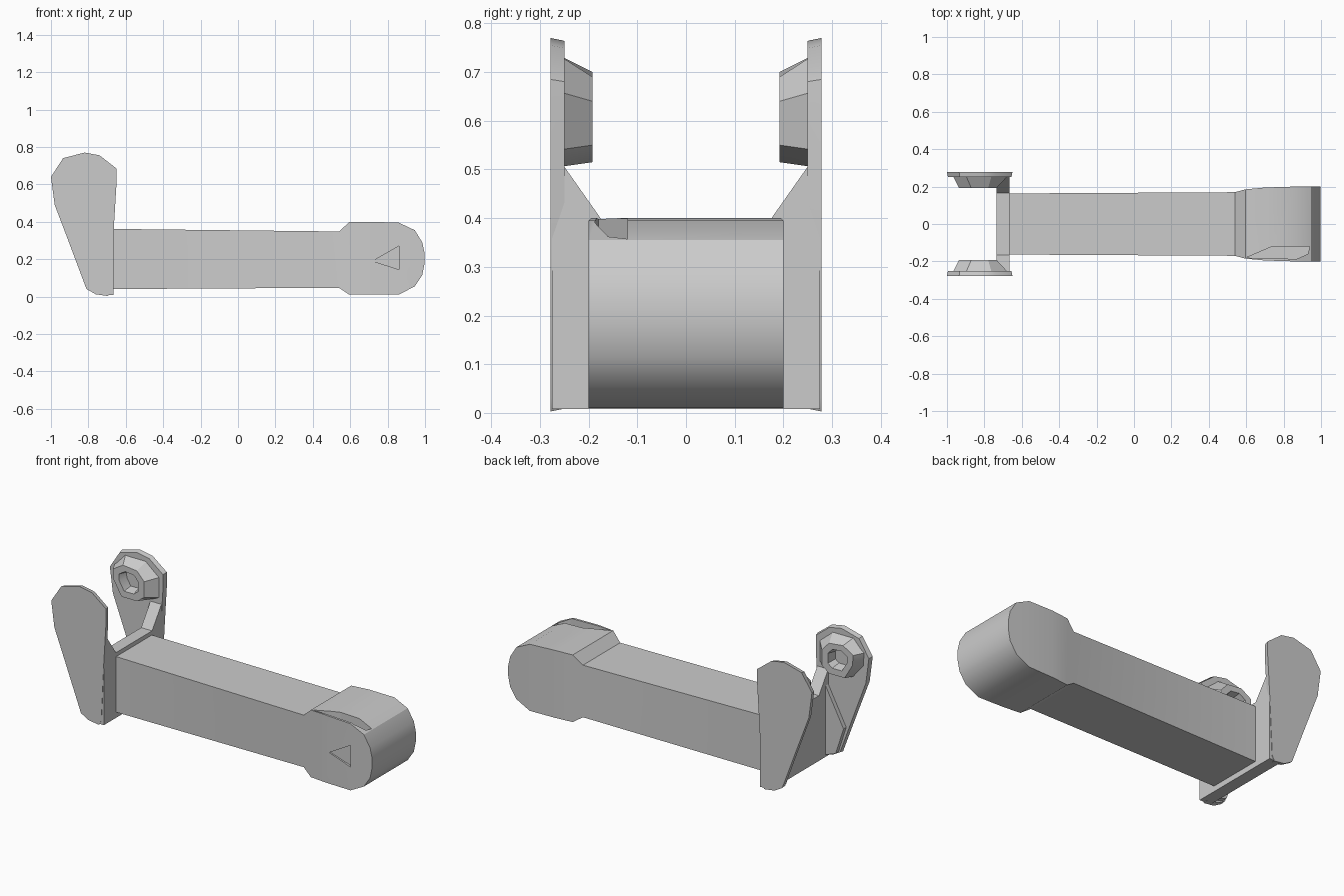
import bpy, bmesh, math

if "Cube" in bpy.data.objects:
    bpy.data.objects.remove(bpy.data.objects["Cube"])


def loft(name, rings):
    """Skin a list of equally sized point rings and cap both ends."""
    bm = bmesh.new()
    rows = [[bm.verts.new(p) for p in ring] for ring in rings]
    n = len(rows[0])
    for a, b in zip(rows, rows[1:]):
        for i in range(n):
            j = (i + 1) % n
            bm.faces.new((a[i], a[j], b[j], b[i]))
    bm.faces.new(rows[0][::-1])
    bm.faces.new(rows[-1])
    bmesh.ops.recalc_face_normals(bm, faces=bm.faces)
    mesh = bpy.data.meshes.new(name)
    bm.to_mesh(mesh)
    bm.free()
    ob = bpy.data.objects.new(name, mesh)
    bpy.context.collection.objects.link(ob)
    return ob


def smooth(ob, angle=32):
    bpy.ops.object.select_all(action='DESELECT')
    ob.select_set(True)
    bpy.context.view_layer.objects.active = ob
    bpy.ops.object.shade_smooth_by_angle(angle=math.radians(angle))


def cut(ob, cutter):
    mod = ob.modifiers.new("cut", 'BOOLEAN')
    mod.operation = 'DIFFERENCE'
    mod.solver = 'EXACT'
    mod.object = cutter
    cutter.hide_render = True
    cutter.hide_viewport = True


# Arm bar flaring into the rounded knuckle: x, half width, bottom, top
sections = [(-0.70, .163, .04, .362), (0.54, .17, .047, .348),
            (0.595, .185, .01, .398), (0.70, .195, .01, .40),
            (0.86, .20, .01, .395), (0.945, .20, .055, .355),
            (0.985, .20, .115, .29), (0.998, .20, .18, .23)]
arm = loft("arm_with_knuckle",
           [[(x, -w, lo), (x, w, lo), (x, w, hi), (x, -w, hi)]
            for x, w, lo, hi in sections])
smooth(arm)

# Pocket along the knuckle top and triangular dent in its front
slot = [(.60, -.18), (.74, -.12), (.94, -.12), (.93, -.16), (.87, -.187)]
cut(arm, loft("pocket_cutter", [[(x, y, z) for x, y in slot] for z in (.33, .5)]))
dent = [(.72, .19), (.86, .27), (.86, .145)]
cut(arm, loft("dent_cutter", [[(x, y, z) for x, z in dent] for y in (-.25, -.188)]))

# Crosspiece of the fork, with sloped gussets rising to the ears
half = [(.275, .008), (.275, .52), (.26, .52), (.165, .385)]
web = half + [(-y, z) for y, z in reversed(half)]
smooth(loft("fork_crosspiece", [[(x, y, z) for y, z in web] for x in (-.735, -.665)]))

# Ears: thin plates tapering to the foot, with hollow bosses inside
outer = [(-.695, .003), (-.76, .012), (-.81, .04), (-.90, .28), (-.98, .49),
         (-1.0, .64), (-.935, .74), (-.82, .77), (-.74, .755), (-.65, .685),
         (-.65, .60), (-.665, .35), (-.68, .03)]
rim = [(-.93, .60), (-.935, .66), (-.87, .70), (-.78, .69),
       (-.735, .64), (-.735, .55), (-.78, .515), (-.88, .515)]
cx, cz = -.835, .61


def scaled(s, y):
    return [(cx + (x - cx) * s, y, cz + (z - cz) * s) for x, z in rim]


for side, label in ((-1, "front"), (1, "back")):
    inset = [(-.825 + (x + .825) * .97, .38 + (z - .38) * .985) for x, z in outer]
    smooth(loft(label + "_ear",
                [[(x, side * y, z) for x, z in prof]
                 for y, prof in ((.278, outer), (.25, inset))]))
    wide = [(-.965, .58), (-.97, .66), (-.90, .735), (-.76, .735),
            (-.67, .66), (-.67, .54), (-.76, .505), (-.90, .505)]
    smooth(loft(label + "_boss",
                [[(x, side * .262, z) for x, z in wide],
                 scaled(1.0, side * .192),
                 scaled(.62, side * .192),
                 scaled(.5, side * .245)]))
    # Thick rib joining the ear to the crosspiece
    rib = [(-.735, .02), (-.80, .045), (-.85, .20), (-.735, .42), (-.665, .35), (-.68, .02)]
    smooth(loft(label + "_ear_rib",
                [[(x, side * y, z) for x, z in rib] for y in (.265, .225)]))
